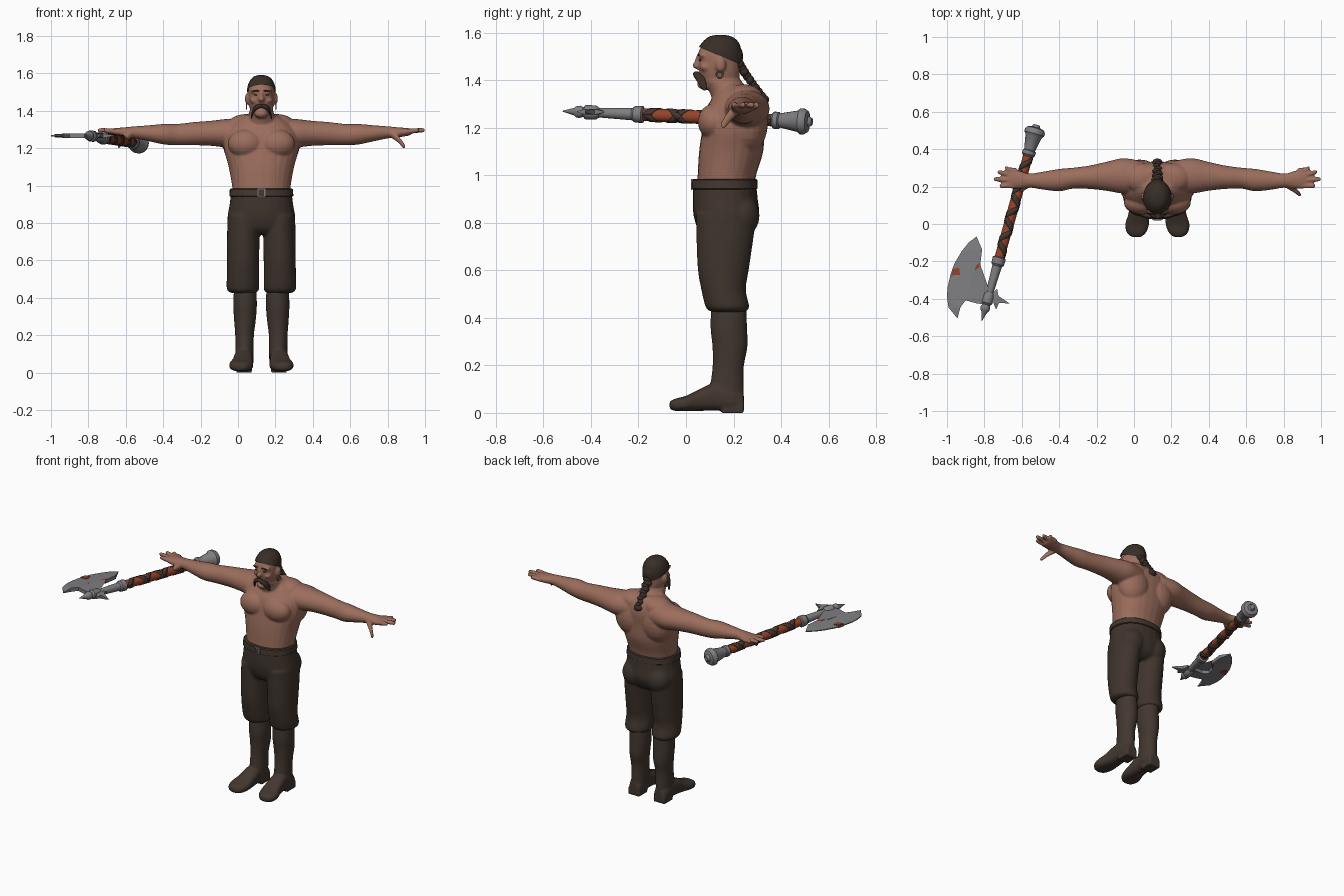
import bpy, bmesh, math
from mathutils import Vector, Matrix

if "Cube" in bpy.data.objects:
    bpy.data.objects.remove(bpy.data.objects["Cube"])

CX = 0.125  # the figure's own centre line


def material(name, rgb):
    m = bpy.data.materials.new(name)
    m.use_nodes = True
    m.diffuse_color = (*rgb, 1)
    m.node_tree.nodes["Principled BSDF"].inputs["Base Color"].default_value = (*rgb, 1)
    return m


SKIN = material("skin", (0.33, 0.155, 0.108))
CLOTH = material("trouser brown", (0.050, 0.034, 0.025))
LEATHER = material("boot leather", (0.056, 0.038, 0.029))
HAIR = material("dark hair", (0.040, 0.027, 0.020))
STEEL = material("steel", (0.21, 0.21, 0.225))
RUST = material("rust red", (0.30, 0.055, 0.022))


def loft(bm, rings, axis="z", n=24, steps=4, power=1.0):
    """Capped tube through rings (x, y, z, radius a, radius b), smoothly interpolated."""
    R = [Vector(r) for r in rings]
    fine = []
    for i in range(len(R) - 1):
        p, q = R[i], R[i + 1]
        m0 = (q - R[max(i - 1, 0)]) / 2
        m1 = (R[min(i + 2, len(R) - 1)] - p) / 2
        for k in range(steps):
            t = k / steps
            d = q - p
            fine.append(p + m0 * t + (3 * d - 2 * m0 - m1) * t**2 + (m0 + m1 - 2 * d) * t**3)
    fine.append(R[-1])
    ia, ib = {"x": (1, 2), "y": (0, 2), "z": (0, 1)}[axis]
    loops = []
    for f in fine:
        loop = []
        for k in range(n):
            c, s = math.cos(math.tau * k / n), math.sin(math.tau * k / n)
            co = Vector(f[:3])
            co[ia] += f[3] * math.copysign(abs(c) ** power, c)
            co[ib] += f[4] * math.copysign(abs(s) ** power, s)
            loop.append(bm.verts.new(co))
        loops.append(loop)
    for a, b in zip(loops, loops[1:]):
        for k in range(n):
            bm.faces.new((a[k], a[k - 1], b[k - 1], b[k]))
    bm.faces.new(loops[0])
    bm.faces.new(loops[-1][::-1])


def mirror_loft(bm, rings, axis, sides=(-1, 1), **kw):
    for s in sides:
        loft(bm, [(CX + s * r[0], *r[1:]) for r in rings], axis, **kw)


def ball(bm, center, radii, sides=(1,)):
    for s in sides:
        c = Vector((CX + s * center[0], center[1], center[2]))
        bmesh.ops.create_uvsphere(bm, u_segments=20, v_segments=12, radius=1,
                                  matrix=Matrix.Translation(c) @ Matrix.Diagonal((*radii, 1)))


def box(bm, center, size):
    bmesh.ops.create_cube(bm, size=1, matrix=Matrix.Translation(center) @ Matrix.Diagonal((*size, 1)))


def finish(bm, name, mat, voxel=0, matrix=None, smooth=True, iterations=4):
    bmesh.ops.recalc_face_normals(bm, faces=bm.faces)
    me = bpy.data.meshes.new(name)
    bm.to_mesh(me)
    bm.free()
    me.materials.append(mat)
    ob = bpy.data.objects.new(name, me)
    bpy.context.collection.objects.link(ob)
    if matrix:
        ob.matrix_world = matrix
    if voxel:
        mod = ob.modifiers.new("blend", "REMESH")
        mod.mode, mod.voxel_size, mod.use_smooth_shade = "VOXEL", voxel, True
        sm = ob.modifiers.new("soften", "SMOOTH")
        sm.factor, sm.iterations = 0.5, iterations
    elif smooth:
        bpy.ops.object.select_all(action="DESELECT")
        ob.select_set(True)
        bpy.context.view_layer.objects.active = ob
        bpy.ops.object.shade_smooth_by_angle(angle=math.radians(35))
    return ob


BOTH = (-1, 1)

# Bare body: torso, muscles, arms, hands and head blended into one skin
bm = bmesh.new()
loft(bm, [(CX, .165, .92, .15, .12), (CX, .172, 1, .157, .123), (CX, .19, 1.1, .175, .135),
          (CX, .2, 1.2, .2, .13), (CX, .21, 1.28, .19, .125), (CX, .22, 1.34, .14, .1),
          (CX, .215, 1.38, .08, .075)], power=0.9)
ball(bm, (.085, .115, 1.225), (.095, .065, .075), BOTH)   # chest
ball(bm, (.095, .255, 1.22), (.11, .09, .13), BOTH)       # back
ball(bm, (.08, .245, 1.325), (.1, .08, .058), BOTH)       # neck muscles
mirror_loft(bm, [(.08, .25, 1.28, .085, .08), (.18, .257, 1.28, .095, .077), (.27, .255, 1.28, .078, .067),
                 (.36, .25, 1.278, .063, .062), (.45, .245, 1.273, .056, .057), (.52, .235, 1.275, .06, .055),
                 (.6, .232, 1.28, .05, .043), (.68, .232, 1.285, .038, .032), (.73, .236, 1.285, .047, .027),
                 (.78, .243, 1.287, .054, .021), (.8, .243, 1.288, .048, .017)], "x")
for y, tip, yt in ((.285, .815, .3), (.258, .855, .277), (.23, .875, .24), (.205, .845, .203)):
    mirror_loft(bm, [(.75, y, 1.288, .014, .014), (.81, (y + yt) / 2, 1.293, .014, .014),
                     (tip - .01, yt, 1.296, .012, .012), (tip, yt, 1.296, .006, .006)], "x", n=12)
mirror_loft(bm, [(.69, .215, 1.28, .024, .022), (.73, .185, 1.25, .018, .02),
                 (.76, .16, 1.215, .014, .017), (.768, .155, 1.207, .006, .008)], "x", n=12)
loft(bm, [(CX, .195, 1.32, .085, .085), (CX, .17, 1.37, .072, .08), (CX, .148, 1.4, .064, .084)])
HEAD = [(CX, .145, 1.39, .055, .075), (CX, .142, 1.43, .066, .085), (CX, .14, 1.48, .07, .09),
        (CX, .14, 1.52, .069, .087), (CX, .145, 1.555, .056, .07), (CX, .145, 1.578, .034, .043),
        (CX, .145, 1.586, .008, .01)]
loft(bm, HEAD)
ball(bm, (0, .082, 1.385), (.037, .036, .026))            # chin
ball(bm, (0, .048, 1.463), (.016, .022, .016))            # nose
ball(bm, (0, .054, 1.482), (.01, .016, .03))
ball(bm, (.028, .07, 1.505), (.032, .018, .012), BOTH)    # brow
ball(bm, (.036, .083, 1.455), (.025, .025, .018), BOTH)   # cheeks
ball(bm, (.074, .146, 1.465), (.014, .022, .032), BOTH)   # ears
finish(bm, "body", SKIN, .0065)

# Eyes and eyebrows
bm = bmesh.new()
ball(bm, (.028, .0605, 1.485), (.011, .006, .004), BOTH)
ball(bm, (.03, .054, 1.507), (.021, .006, .004), BOTH)
finish(bm, "eyes_and_brows", HAIR)

# Moustache drooping round the mouth
bm = bmesh.new()
mirror_loft(bm, [(0, .044, 1.428, .014, .01), (.025, .047, 1.42, .015, .014),
                 (.043, .064, 1.4, .017, .018), (.052, .075, 1.375, .012, .016), (.056, .08, 1.362, .004, .005)],
            "x", n=14)
finish(bm, "moustache", HAIR)

# Hair cap, trimmed along a hairline that drops toward the back
bm = bmesh.new()
loft(bm, [(x, y, z + .005, a + .006, b + .006) for x, y, z, a, b in HEAD], n=32)
bmesh.ops.bisect_plane(bm, geom=bm.verts[:] + bm.edges[:] + bm.faces[:], plane_co=(0, .055, 1.54),
                       plane_no=(0, .42, 1), clear_inner=True)
finish(bm, "hair_cap", HAIR)

# Braid made of shrinking lobes, with a knob at the end
bm = bmesh.new()
ball(bm, (0, .195, 1.5), (.05, .045, .06))
path = [Vector(p) for p in ((.205, 1.5), (.25, 1.42), (.325, 1.33))]
for i in range(11):
    t = i / 10
    y, z = path[0] * (1 - t)**2 + path[1] * 2 * t * (1 - t) + path[2] * t**2
    r = .034 - .016 * t
    ball(bm, ((-1)**i * .004, y, z), (r, r * .7, .02))
ball(bm, (0, .33, 1.318), (.027, .02, .02))
finish(bm, "braid", HAIR)

# Earrings
for side, s in (("right", -1), ("left", 1)):
    bpy.ops.mesh.primitive_torus_add(location=(CX + s * .079, .142, 1.424), rotation=(0, math.pi / 2, 0),
                                     major_radius=.014, minor_radius=.003, major_segments=20, minor_segments=8)
    ring = bpy.context.object
    ring.name = side + "_earring"
    ring.data.materials.append(STEEL)
    bpy.ops.object.shade_smooth()

# Trousers with baggy cuffs
bm = bmesh.new()
loft(bm, [(CX, .163, .985, .16, .13), (CX, .165, .9, .17, .137), (CX, .17, .83, .181, .138),
          (CX, .167, .77, .17, .115), (CX, .165, .74, .11, .08)], power=0.9)
mirror_loft(bm, [(.095, .17, .84, .085, .128), (.097, .163, .72, .087, .119), (.098, .157, .6, .086, .107),
                 (.099, .158, .52, .086, .094), (.099, .172, .455, .087, .093), (.098, .176, .435, .08, .086),
                 (.095, .178, .425, .06, .07)], "z")
ball(bm, (.085, .23, .83), (.085, .08, .09), BOTH)
finish(bm, "trousers", CLOTH, .008)

# Belt and buckle
bm = bmesh.new()
loft(bm, [(CX, .163, z, .163 + d, .131 + d) for z, d in ((.94, 0), (.945, .008), (.98, .006), (.985, 0))],
     n=40, steps=1, power=0.9)
finish(bm, "belt", LEATHER)
bm = bmesh.new()
for dx, dz, w, h in ((-.018, 0, .006, .045), (.018, 0, .006, .045), (0, .02, .04, .006), (0, -.02, .04, .006)):
    box(bm, (CX + dx, .024, .962 + dz), (w, .008, h))
finish(bm, "belt_buckle", STEEL, smooth=False)

# Boots: shaft, foot and heel
for side, s in (("right", -1), ("left", 1)):
    bm = bmesh.new()
    mirror_loft(bm, [(.087, .18, .45, .06, .074), (.087, .18, .36, .063, .077), (.088, .185, .28, .058, .074),
                     (.09, .178, .2, .05, .066), (.09, .173, .12, .049, .07), (.092, .172, .05, .05, .072)],
                "z", sides=(s,))
    mirror_loft(bm, [(.092, .243, .045, .035, .036), (.094, .2, .06, .048, .05), (.096, .12, .068, .05, .058),
                     (.1, .05, .052, .056, .044), (.108, 0, .04, .064, .032), (.112, -.045, .034, .052, .026),
                     (.112, -.069, .032, .026, .016)], "y", sides=(s,), power=0.75)
    box(bm, (CX + s * .093, .198, .025), (.084, .092, .05))
    finish(bm, side + "_boot", LEATHER, .007, iterations=3)

# Axe shaft parts, turned along local x from the pommel end
way = Vector((-.295, -1.05, .045))
AXE = Matrix.Translation((-.52, .53, 1.225)) @ way.to_track_quat("X", "Z").to_matrix().to_4x4()


def turned(name, mat, profile):
    bm = bmesh.new()
    loft(bm, [(t, 0, 0, r, r) for t, r in profile], "x", n=20, steps=1)
    finish(bm, name, mat, matrix=AXE)


turned("axe_pommel", STEEL, [(0, .016), (.014, .024), (.02, .046), (.035, .055), (.05, .055), (.062, .045),
                             (.14, .03), (.145, .036), (.165, .036), (.175, .026)])
turned("axe_grip", RUST, [(.165, .026), (.45, .028), (.745, .026)])
turned("axe_neck", STEEL, [(.735, .028), (.74, .036), (.775, .034), (.785, .026), (.93, .02), (.945, .03),
                           (.99, .03), (1, .02), (1.015, .026), (1.03, .024), (1.04, .016), (1.09, .002)])

# Crossed leather wrappings on the grip
for name, turn in (("grip_wrap_a", 1), ("grip_wrap_b", -1)):
    bm = bmesh.new()
    rows = []
    for k in range(97):
        a, t = turn * k * math.tau / 24, .185 + .53 * k / 96
        rows.append([bm.verts.new((t + w, .03 * math.cos(a), .03 * math.sin(a))) for w in (-.019, .019)])
    for p, q in zip(rows, rows[1:]):
        bm.faces.new((p[0], p[1], q[1], q[0]))
    wrap = finish(bm, name, LEATHER, matrix=AXE)
    wrap.modifiers.new("thickness", "SOLIDIFY").thickness = .004


def plate(name, mat, points, half):
    """Flat outline made solid about the axe plane; half(i) is the half thickness at point i."""
    bm = bmesh.new()
    top, low = [[bm.verts.new((x, y, 1.267 + s * half(i))) for i, (x, y) in enumerate(points)] for s in (1, -1)]
    caps = [bm.faces.new(top), bm.faces.new(low[::-1])]
    for k in range(len(points)):
        bm.faces.new((top[k - 1], low[k - 1], low[k], top[k]))
    bmesh.ops.triangulate(bm, faces=caps)
    finish(bm, name, mat, smooth=False)


# Crescent blade: thin cutting edge first, then the thicker inner outline
plate("axe_blade", STEEL,
      [(-.842, -.067), (-.885, -.1), (-.922, -.147), (-.96, -.21), (-.981, -.27), (-.997, -.34), (-1, -.39),
       (-.992, -.446), (-.944, -.505), (-.928, -.445), (-.9, -.408), (-.84, -.425), (-.79, -.43), (-.775, -.35),
       (-.85, -.352), (-.885, -.325), (-.869, -.27), (-.822, -.217), (-.812, -.136)],
      lambda i: .003 if i < 9 else .012)
plate("axe_back_spike", STEEL,
      [(-.79, -.375), (-.755, -.37), (-.732, -.345), (-.725, -.385), (-.665, -.425), (-.722, -.422),
       (-.738, -.458), (-.752, -.42), (-.8, -.425)], lambda i: .003 if i in (2, 4, 6) else .012)
plate("blade_mark_outer", RUST, [(-.968, -.24), (-.935, -.235), (-.93, -.272), (-.978, -.275)], lambda i: .0095)
plate("blade_mark_inner", RUST, [(-.845, -.222), (-.822, -.205), (-.826, -.23), (-.852, -.25)], lambda i: .0125)
